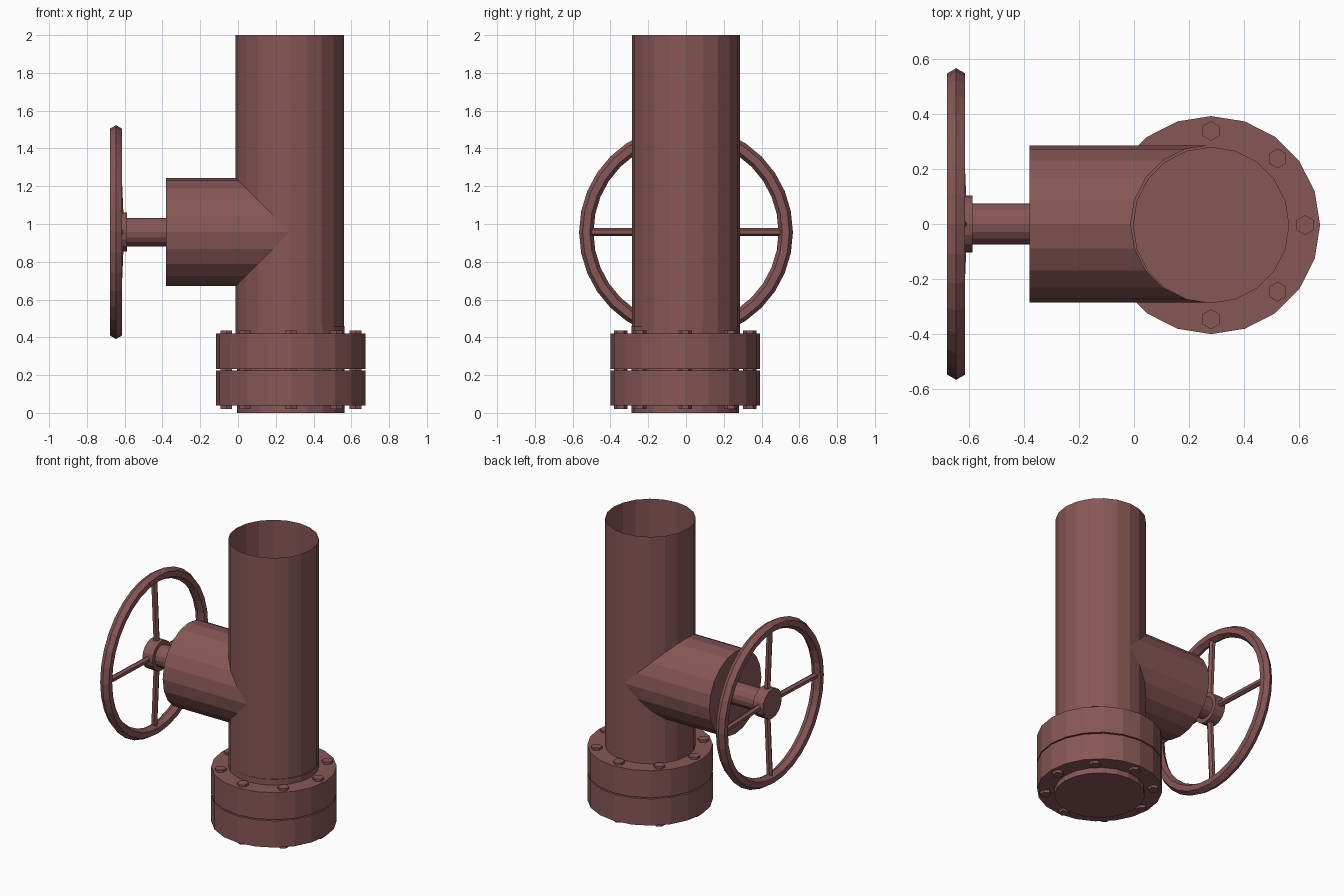
import bpy, bmesh
from math import sin, cos, pi
from mathutils import Matrix, Vector

if "Cube" in bpy.data.objects:
    bpy.data.objects.remove(bpy.data.objects["Cube"])

paint = bpy.data.materials.new("red_brown_paint")
paint.diffuse_color = (0.24, 0.095, 0.092, 1)
paint.use_nodes = True
paint.node_tree.nodes["Principled BSDF"].inputs["Base Color"].default_value = paint.diffuse_color

SIDES = 20
R = 0.286          # pipe radius
CX = 0.274         # pipe axis
ZB = 0.957         # branch axis height
WX = -0.646        # wheel plane


def finish(name, bm):
    bmesh.ops.remove_doubles(bm, verts=bm.verts, dist=1e-5)
    bmesh.ops.recalc_face_normals(bm, faces=bm.faces)
    me = bpy.data.meshes.new(name)
    bm.to_mesh(me)
    bm.free()
    me.materials.append(paint)
    ob = bpy.data.objects.new(name, me)
    bpy.context.collection.objects.link(ob)
    return ob


def cylinder(name, a, b, radius, sides=SIDES):
    """Closed cylinder from point a to point b."""
    a, b = Vector(a), Vector(b)
    d = b - a
    bm = bmesh.new()
    bmesh.ops.create_cone(
        bm, cap_ends=True, segments=sides, radius1=radius, radius2=radius, depth=d.length,
        matrix=Matrix.Translation((a + b) / 2) @ d.to_track_quat('Z', 'Y').to_matrix().to_4x4())
    return finish(name, bm)


# Tee: open vertical pipe with a mitred side branch closed at its outer end
bm = bmesh.new()
columns = []
for i in range(SIDES):
    t = 2 * pi * i / SIDES
    x, y = CX + R * cos(t), R * sin(t)
    h = max(0.0, -R * cos(t))
    columns.append([bm.verts.new((x, y, z)) for z in (0.42, ZB - h, ZB + h, 2.0)])
for i in range(SIDES):
    p, q = columns[i], columns[(i + 1) % SIDES]
    bm.faces.new((p[0], q[0], q[1], p[1]))
    bm.faces.new((p[2], q[2], q[3], p[3]))
inner, outer = [], []
for i in range(SIDES):
    t = 2 * pi * i / SIDES
    y, z = R * cos(t), R * sin(t)
    inner.append(bm.verts.new((CX - abs(z), y, ZB + z)))
    outer.append(bm.verts.new((-0.38, y, ZB + z)))
for i in range(SIDES):
    j = (i + 1) % SIDES
    bm.faces.new((inner[i], inner[j], outer[j], outer[i]))
bm.faces.new(outer)
finish("tee_pipe", bm)

# Flanged joint at the foot
FX, FY = 0.28, -0.004
cylinder("foot_pipe", (FX, FY, 0), (FX, FY, 0.46), 0.284)
cylinder("lower_flange", (FX, FY, 0.038), (FX, FY, 0.224), 0.396)
cylinder("upper_flange", (FX, FY, 0.232), (FX, FY, 0.42), 0.396)
for i in range(8):
    x, y = FX + 0.342 * cos(i * pi / 4), FY + 0.342 * sin(i * pi / 4)
    cylinder(f"flange_bolt_{i + 1}", (x, y, 0.02), (x, y, 0.436), 0.036, 6)

# Valve stem and wheel hub
cylinder("valve_stem", (-0.62, 0, ZB), (-0.37, 0, ZB), 0.075, 16)
cylinder("wheel_hub", (-0.665, 0, ZB), (-0.587, 0, ZB), 0.103, 16)

# Handwheel rim with a six-sided section
bm = bmesh.new()
N = 32
rings = []
for i in range(N):
    t = 2 * pi * i / N
    ring = []
    for k in range(6):
        r = 0.528 + 0.038 * cos(k * pi / 3)
        ring.append(bm.verts.new((WX + 0.038 * sin(k * pi / 3), r * cos(t), ZB + r * sin(t))))
    rings.append(ring)
for i in range(N):
    p, q = rings[i], rings[(i + 1) % N]
    for k in range(6):
        m = (k + 1) % 6
        bm.faces.new((p[k], q[k], q[m], p[m]))
finish("handwheel_rim", bm)

# Four spokes leaning slightly from hub to rim
for i in range(4):
    c, s = cos(i * pi / 2), sin(i * pi / 2)
    cylinder(f"wheel_spoke_{i + 1}", (-0.626, 0.06 * c, ZB + 0.06 * s),
             (WX, 0.525 * c, ZB + 0.525 * s), 0.021, 6)
